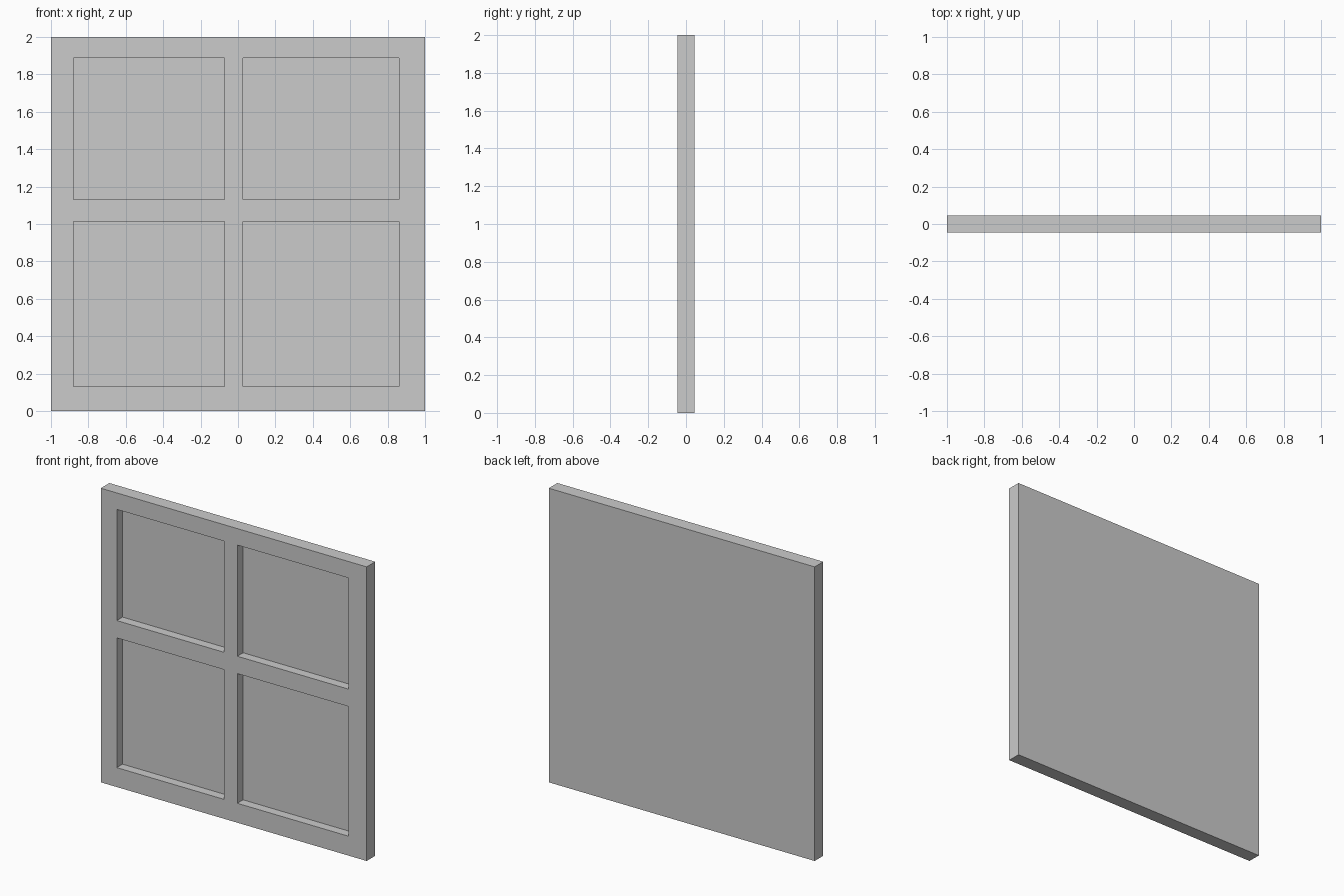
import bpy, bmesh

if "Cube" in bpy.data.objects:
    bpy.data.objects.remove(bpy.data.objects["Cube"])

XS = [-1.0, -0.88, -0.073, 0.027, 0.862, 1.0]     # stile and pane lines
ZS = [0.0, 0.132, 1.014, 1.132, 1.888, 2.0]       # rail and pane lines
FRONT, BACK, RECESS = -0.046, 0.046, 0.062

bm = bmesh.new()

# Front face as a grid of rails, stiles and panes
grid = [[bm.verts.new((x, FRONT, z)) for x in XS] for z in ZS]
panes = []
for j in range(5):
    for i in range(5):
        f = bm.faces.new((grid[j][i], grid[j][i + 1], grid[j + 1][i + 1], grid[j + 1][i]))
        if i % 2 and j % 2:
            panes.append(f)

# Outer sides and flat back
rim = [e for e in bm.edges if e.is_boundary]
ext = bmesh.ops.extrude_edge_only(bm, edges=rim)["geom"]
for v in ext:
    if isinstance(v, bmesh.types.BMVert):
        v.co.y = BACK
bmesh.ops.holes_fill(bm, edges=[e for e in bm.edges if e.is_boundary], sides=0)

# Four recessed panes
for pane in panes:
    new = bmesh.ops.extrude_discrete_faces(bm, faces=[pane])["faces"]
    for v in new[0].verts:
        v.co.y = FRONT + RECESS

# Merge coplanar cells into clean flat faces
bmesh.ops.recalc_face_normals(bm, faces=bm.faces[:])
bmesh.ops.dissolve_limit(bm, angle_limit=0.01, verts=bm.verts[:], edges=bm.edges[:])

mesh = bpy.data.meshes.new("window_panel")
bm.to_mesh(mesh)
bm.free()
bpy.context.collection.objects.link(bpy.data.objects.new("window_panel", mesh))
